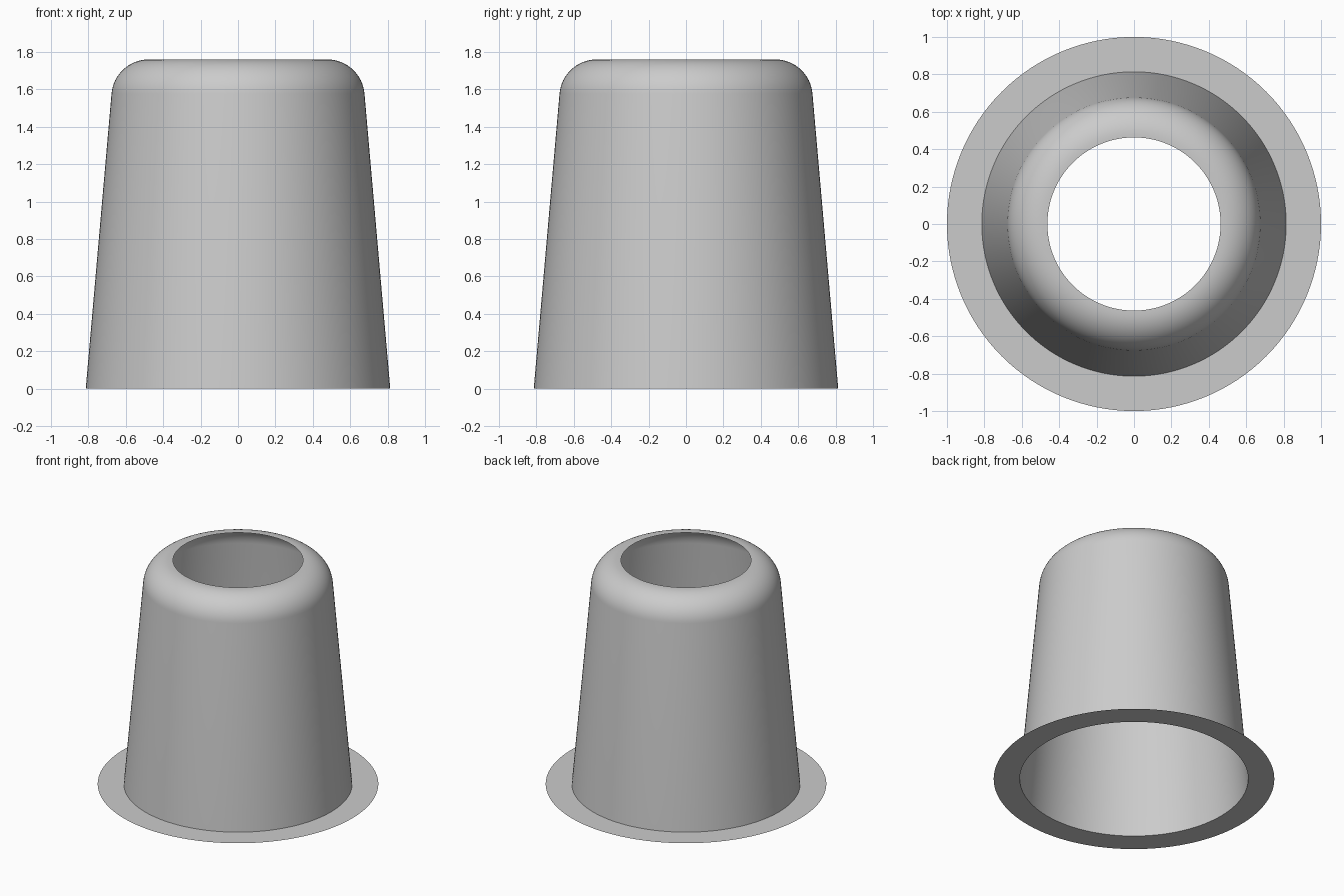
import bpy
import bmesh
import math
from mathutils import Matrix, Vector

cube = bpy.data.objects.get("Cube")
if cube:
    bpy.data.objects.remove(cube, do_unlink=True)

SEGMENTS = 128

# Single flat grey for the whole sleeve
grey = bpy.data.materials.new("light_grey")
grey.use_nodes = True
colour = (0.6, 0.6, 0.6, 1)
grey.diffuse_color = colour
grey.node_tree.nodes["Principled BSDF"].inputs["Base Color"].default_value = colour


def lathe(name, profile):
    """Revolve (radius, height) points, listed bottom/outside first, into a thin shell."""
    bm = bmesh.new()
    verts = [bm.verts.new((r, 0, z)) for r, z in profile]
    edges = [bm.edges.new(pair) for pair in zip(verts, verts[1:])]
    bmesh.ops.spin(bm, geom=verts + edges, cent=(0, 0, 0), axis=(0, 0, 1),
                   angle=math.tau, steps=SEGMENTS, use_merge=True)
    bmesh.ops.remove_doubles(bm, verts=bm.verts, dist=0.0001)
    bm.normal_update()
    # Outer surfaces face away from the middle of the sleeve, flat ones upwards
    for face in bm.faces:
        c = face.calc_center_median()
        if face.normal.dot(Vector((c.x, c.y, 0)).normalized() + Vector((0, 0, 2))) < 0:
            face.normal_flip()
    mesh = bpy.data.meshes.new(name)
    bm.to_mesh(mesh)
    bm.free()
    mesh.materials.append(grey)
    obj = bpy.data.objects.new(name, mesh)
    bpy.context.collection.objects.link(obj)
    bpy.ops.object.select_all(action="DESELECT")
    obj.select_set(True)
    bpy.context.view_layer.objects.active = obj
    bpy.ops.object.shade_smooth_by_angle(angle=math.radians(30))
    return obj


# Tapered wall, rounded shoulder tangent to it, and narrow rim round the opening
base_radius, height, hole_radius = 0.814, 1.76, 0.463
fillet, taper, steps = 0.2, math.radians(4.85), 16
centre = (0.477, height - fillet)
wall = [(base_radius, 0)]
for i in range(steps + 1):
    a = taper + (math.pi / 2 - taper) * i / steps
    wall.append((centre[0] + fillet * math.cos(a), centre[1] + fillet * math.sin(a)))
wall.append((hole_radius, height))
lathe("tapered_sleeve", wall)

# Flat flange on the ground
lathe("base_flange", [(1, 0), (base_radius, 0)])
